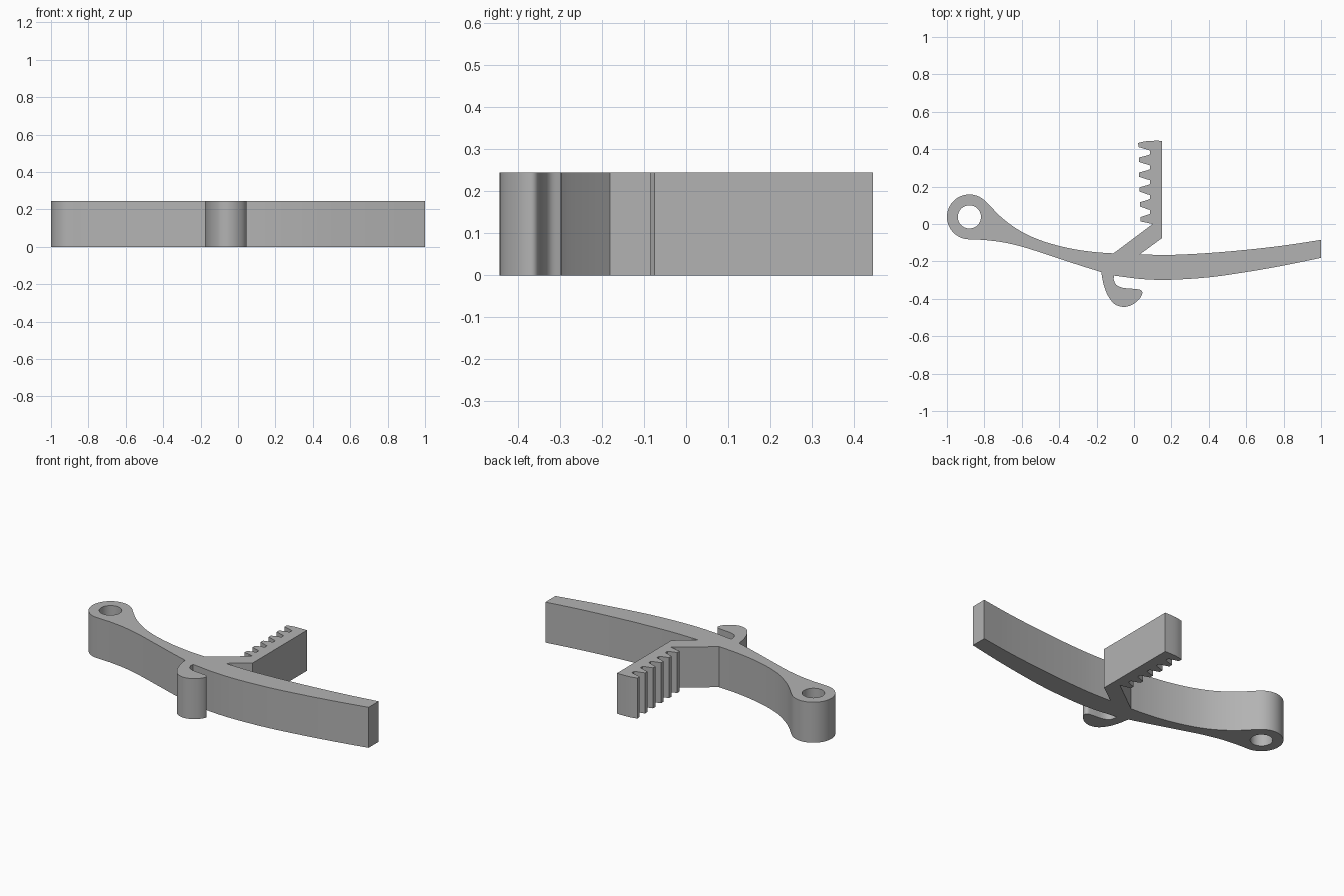
import bpy, bmesh, math
from mathutils import Vector

cube = bpy.data.objects.get("Cube")
if cube:
    bpy.data.objects.remove(cube, do_unlink=True)

HEIGHT = 0.245
RING = Vector((-0.88, 0.038))


def smooth(points, steps=6):
    """Sample a Catmull-Rom curve through the points."""
    p = [Vector(q) for q in points]
    p = [2 * p[0] - p[1]] + p + [2 * p[-1] - p[-2]]
    out = []
    for a, b, c, d in zip(p, p[1:], p[2:], p[3:]):
        for i in range(steps):
            t = i / steps
            out.append(0.5 * (2 * b + (c - a) * t + (2 * a - 5 * b + 4 * c - d) * t**2
                              + (3 * b - a - 3 * c + d) * t**3))
    return out + [p[-2]]


def arc(radius, start, end, count):
    angles = [math.radians(start + (end - start) * i / count) for i in range(count + 1)]
    return [RING + radius * Vector((math.cos(a), math.sin(a))) for a in angles]


# Pivot ring and upper edge of the curved arm
outline = arc(0.12, 270, 47, 36)
outline += smooth([(-0.79, 0.118), (-0.7, 0.028), (-0.6, -0.042), (-0.5, -0.087),
                   (-0.4, -0.117), (-0.3, -0.138), (-0.2, -0.151), (-0.11, -0.157)])

# Slanted strut and toothed rack
outline += [Vector((0.10, 0.0))]
teeth, pitch = 6, 0.0795
for i in range(teeth):
    y = 0.025 + pitch * i
    tip = 0.034 - 0.002 * i
    outline.append(Vector((tip, y - 0.011)))
    if i < teeth - 1:
        outline.append(Vector((tip, y + 0.012)))
        outline += [Vector((0.075, y + 0.025)), Vector((0.086, y + 0.03)),
                    Vector((0.086, y + 0.05)), Vector((0.075, y + 0.053))]
outline += smooth([(0.022, 0.433), (0.06, 0.442), (0.1, 0.445), (0.15, 0.445)], 3)
outline += [Vector((0.15, -0.075))]

# Handle end of the arm
outline += smooth([(0.03, -0.163), (0.2, -0.165), (0.4, -0.155), (0.6, -0.138),
                   (0.8, -0.115), (1.0, -0.085)])
outline += smooth([(1.0, -0.181), (0.8, -0.222), (0.6, -0.257), (0.4, -0.285),
                   (0.2, -0.298), (0.05, -0.295), (-0.107, -0.276)])

# Finger hook below the arm
outline += smooth([(-0.109, -0.295), (-0.095, -0.325), (-0.06, -0.341), (0.0, -0.347),
                   (0.035, -0.353), (0.044, -0.372), (0.025, -0.405), (-0.015, -0.434),
                   (-0.06, -0.443), (-0.105, -0.427), (-0.14, -0.382), (-0.162, -0.325),
                   (-0.175, -0.258)])

# Lower edge back to the ring
outline += smooth([(-0.185, -0.254), (-0.3, -0.218), (-0.4, -0.185), (-0.5, -0.152),
                   (-0.6, -0.121), (-0.7, -0.098), (-0.8, -0.085)]) 

hole = arc(0.062, 0, 360, 40)[:-1]

# Fill the profile around the pivot hole, then extrude it
bm = bmesh.new()
edges = []
for loop in (outline, hole):
    verts = [bm.verts.new((p.x, p.y, 0)) for p in loop]
    edges += [bm.edges.new((a, b)) for a, b in zip(verts, verts[1:] + verts[:1])]
bmesh.ops.triangle_fill(bm, edges=edges, use_beauty=True, use_dissolve=False)
result = bmesh.ops.extrude_face_region(bm, geom=bm.faces[:], use_keep_orig=True)
top = [g for g in result["geom"] if isinstance(g, bmesh.types.BMVert)]
bmesh.ops.translate(bm, verts=top, vec=(0, 0, HEIGHT))
bmesh.ops.recalc_face_normals(bm, faces=bm.faces[:])

mesh = bpy.data.meshes.new("toothed_lever")
bm.to_mesh(mesh)
bm.free()
lever = bpy.data.objects.new("toothed_lever", mesh)
bpy.context.collection.objects.link(lever)

# Plain grey finish
grey = bpy.data.materials.new("plain_grey")
grey.use_nodes = True
colour = (0.45, 0.45, 0.45, 1)
grey.diffuse_color = colour
grey.node_tree.nodes["Principled BSDF"].inputs["Base Color"].default_value = colour
mesh.materials.append(grey)

bpy.ops.object.select_all(action="DESELECT")
lever.select_set(True)
bpy.context.view_layer.objects.active = lever
bpy.ops.object.shade_smooth_by_angle(angle=math.radians(30))
